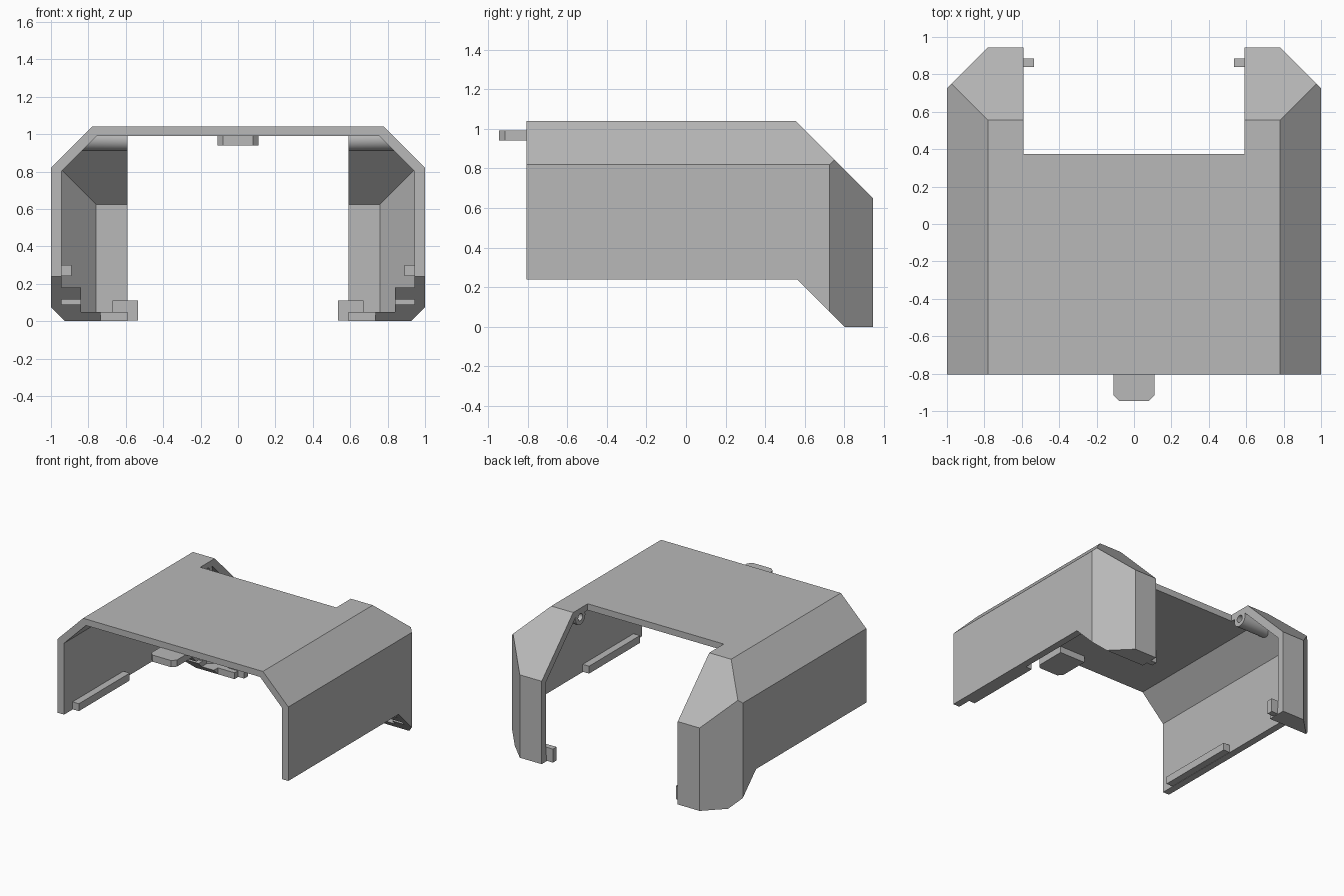
import bpy, bmesh, math
from mathutils import Vector

if "Cube" in bpy.data.objects:
    bpy.data.objects.remove(bpy.data.objects["Cube"])

grey = bpy.data.materials.new("grey plastic")
grey.diffuse_color = (0.48, 0.48, 0.48, 1)
grey.use_nodes = True
grey.node_tree.nodes["Principled BSDF"].inputs["Base Color"].default_value = grey.diffuse_color


def prism(name, pts, axis, lo, hi):
    """Extrude a 2D profile along an axis; the profile uses the other two axes in order."""
    def place(p, d):
        v = list(p)
        v.insert(axis, d)
        return Vector(v)
    bm = bmesh.new()
    face = bm.faces.new([bm.verts.new(place(p, lo)) for p in pts])
    ext = bmesh.ops.extrude_face_region(bm, geom=[face])
    offset = place((0, 0), hi - lo)
    bmesh.ops.translate(bm, vec=offset,
                        verts=[v for v in ext["geom"] if isinstance(v, bmesh.types.BMVert)])
    bmesh.ops.recalc_face_normals(bm, faces=bm.faces)
    me = bpy.data.meshes.new(name)
    bm.to_mesh(me)
    bm.free()
    me.materials.append(grey)
    ob = bpy.data.objects.new(name, me)
    bpy.context.collection.objects.link(ob)
    return ob


def box(name, x, y, z):
    x = sorted(x)
    return prism(name, [(x[0], y[0]), (x[1], y[0]), (x[1], y[1]), (x[0], y[1])], 2, *z)


def rod(name, x, y, z, r, n=32):
    pts = [(y + r * math.cos(2 * math.pi * i / n), z + r * math.sin(2 * math.pi * i / n))
           for i in range(n)]
    return prism(name, pts, 0, *sorted(x))


def combine(ob, tool, op):
    """Apply a boolean and discard the tool."""
    mod = ob.modifiers.new("cut", "BOOLEAN")
    mod.operation, mod.object, mod.solver = op, tool, "EXACT"
    bpy.context.view_layer.objects.active = ob
    bpy.ops.object.modifier_apply(modifier=mod.name)
    bpy.data.objects.remove(tool)


def mirrored(half):
    return half + [(-x, y) for x, y in reversed(half)]


# Outer envelope: side, front and plan profiles intersected
shell = prism("shell", [(-.805, .24), (.56, .24), (.80, 0), (.945, 0), (.945, .65),
                        (.555, 1.04), (-.805, 1.04)], 0, -1.2, 1.2)
combine(shell, prism("front_cut", mirrored([(1, -.5), (1, .82), (.68, 1.14)]),
                     1, -1.5, 1.5), "INTERSECT")
combine(shell, prism("plan_cut", mirrored([(1, -1.5), (1, .725), (.68, 1.045)]),
                     2, -1, 2), "INTERSECT")

# Hollow: the same shape offset inwards by the wall thickness
hollow = prism("hollow", [(-2, -1), (.89, -1), (.89, .625), (.525, .99), (-2, .99)], 0, -1.2, 1.2)
combine(hollow, prism("front_cut", mirrored([(.945, -1.5), (.945, .80), (.645, 1.1)]),
                      1, -3, 1.5), "INTERSECT")
combine(hollow, prism("plan_cut", mirrored([(.945, -3), (.945, .705), (.65, 1.0)]),
                      2, -2, 2), "INTERSECT")

# Leg floors, foot blocks and hinge bosses are left standing in the hollow
for s in (-1, 1):
    combine(hollow, box("foot_block", (s * .84, s * 1.2), (.5, 1.2), (-.5, .18)), "DIFFERENCE")
    combine(hollow, box("foot_side", (s * .735, s * 1.2), (.5, 1.2), (-.5, .05)), "DIFFERENCE")
    combine(hollow, box("foot_floor", (s * .5, s * .9), (.80, 1.2), (-.5, .05)), "DIFFERENCE")
    combine(hollow, rod("hinge_boss", (s * .5, s * 1.1), .465, .97, .06), "DIFFERENCE")
combine(shell, hollow, "DIFFERENCE")

# Rear opening between the legs
combine(shell, box("opening", (-.59, .59), (.375, 2), (-1, 2)), "DIFFERENCE")

# Hinge holes and foot slots
for s in (-1, 1):
    combine(shell, rod("hinge_hole", (s * .5, s * .70), .465, .97, .028, 20), "DIFFERENCE")
    combine(shell, box("foot_slot", (s * .835, s * .945), (.5, .76), (.09, .115)), "DIFFERENCE")

# Smooth the round boss, keep the flat panels crisp
bpy.ops.object.select_all(action="DESELECT")
shell.select_set(True)
bpy.context.view_layer.objects.active = shell
bpy.ops.object.shade_smooth_by_angle(angle=math.radians(25))

# Front latch tongue with clipped corners
prism("front_latch", mirrored([(.11, -.68), (.11, -.915), (.08, -.945)]), 2, .94, .992)

# Inner wall rails and foot pegs
for s, side in ((-1, "left"), (1, "right")):
    box(side + "_rail", (s * .89, s * .95), (-.70, -.07), (.242, .30))
    box(side + "_foot_peg", (s * .535, s * .67), (.84, .885), (.004, .11))
